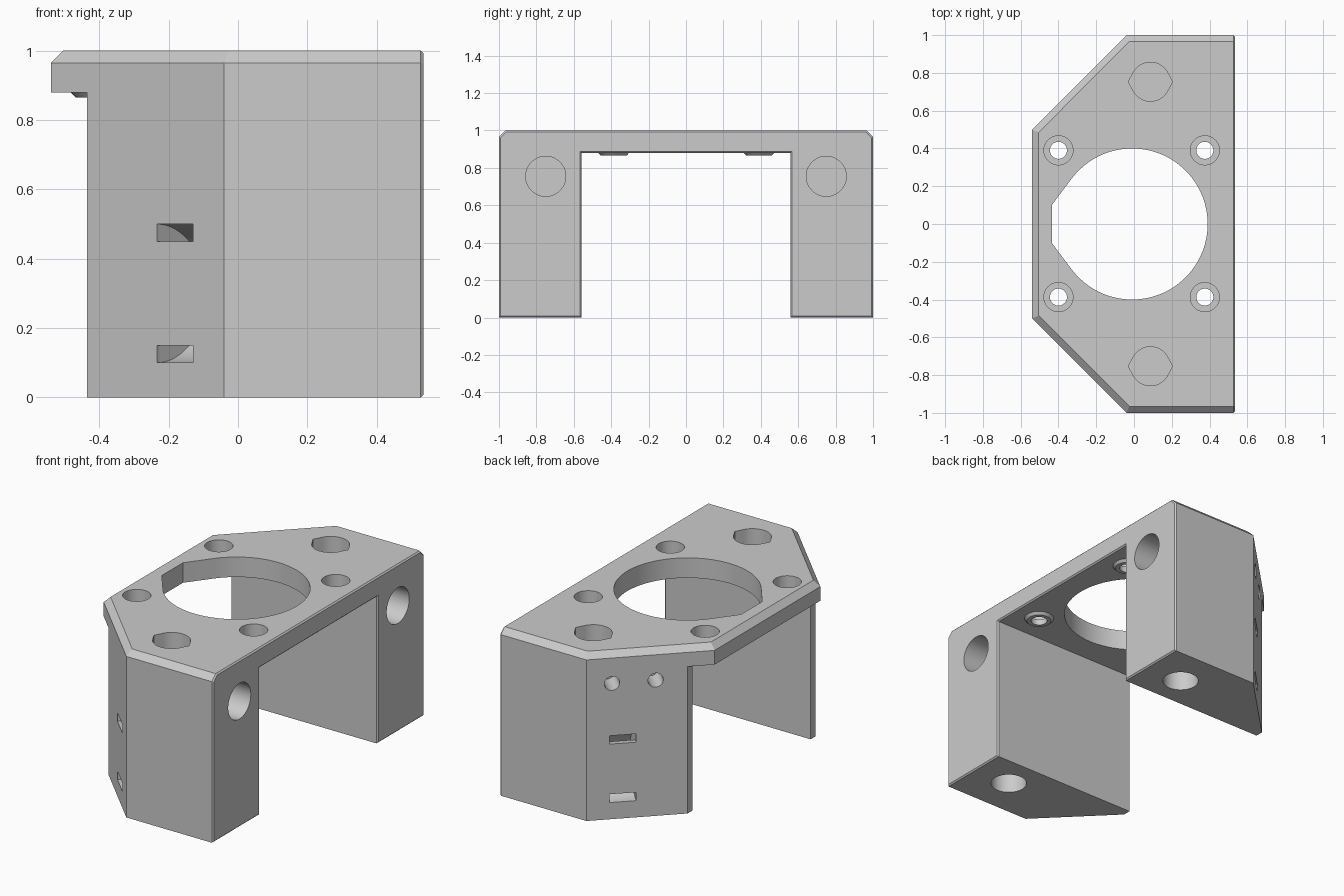
import bpy, bmesh, math
from mathutils import Vector

cube = bpy.data.objects.get("Cube")
if cube:
    bpy.data.objects.remove(cube, do_unlink=True)

grey = bpy.data.materials.new("plain grey")
grey.use_nodes = True
COLOUR = (0.6, 0.6, 0.6, 1)
grey.diffuse_color = COLOUR
grey.node_tree.nodes["Principled BSDF"].inputs["Base Color"].default_value = COLOUR


def loft(name, layers):
    """Closed solid through matching loops, each given as (outline, height)."""
    bm = bmesh.new()
    loops = [[bm.verts.new((x, y, z)) for x, y in pts] for pts, z in layers]
    bm.faces.new(loops[0][::-1])
    bm.faces.new(loops[-1])
    for low, high in zip(loops, loops[1:]):
        for i in range(len(low)):
            j = (i + 1) % len(low)
            bm.faces.new((low[i], low[j], high[j], high[i]))
    bmesh.ops.recalc_face_normals(bm, faces=bm.faces)
    mesh = bpy.data.meshes.new(name)
    bm.to_mesh(mesh)
    bm.free()
    obj = bpy.data.objects.new(name, mesh)
    bpy.context.collection.objects.link(obj)
    mesh.materials.append(grey)
    return obj


def box(name, x0, x1, y0, y1, z0, z1):
    pts = [(x0, y0), (x1, y0), (x1, y1), (x0, y1)]
    return loft(name, [(pts, z0), (pts, z1)])


def circle(r, a0=0, a1=2 * math.pi, n=64, end=False):
    steps = n - 1 if end else n
    return [(r * math.cos(a0 + (a1 - a0) * i / steps),
             r * math.sin(a0 + (a1 - a0) * i / steps)) for i in range(n)]


def cylinder(name, r, depth, loc, axis=(0, 0, 1), r_top=None):
    """Cylinder or cone centred on loc, pointing along axis."""
    obj = loft(name, [(circle(r), -depth / 2), (circle(r_top or r), depth / 2)])
    turn = Vector(axis).to_track_quat('Z', 'Y').to_matrix().to_4x4()
    obj.data.transform(turn)
    obj.location = loc
    return obj


def combine(target, tool, operation='DIFFERENCE'):
    mod = target.modifiers.new("shape", 'BOOLEAN')
    mod.operation, mod.object, mod.solver = operation, tool, 'EXACT'
    bpy.context.view_layer.update()
    bpy.context.view_layer.objects.active = target
    bpy.ops.object.modifier_apply(modifier=mod.name)
    bpy.data.objects.remove(tool, do_unlink=True)


def hull_hole(r, tips_x, tip_y):
    """Circle stretched by straight tangents to a flat on the -x side."""
    tip = Vector((tips_x, tip_y))
    a = math.atan2(tip.y, tip.x) - math.acos(r / tip.length)
    return circle(r, -a, a, end=True) + [(tips_x, tip_y), (tips_x, -tip_y)]


# Solid block with chamfered top on all sides but the straight one
RIGHT, LEFT, LEG_LEFT, UNDER, SHOULDER = 0.535, -0.54, -0.435, 0.88, 0.965
half = [(RIGHT, 1), (-0.04, 1), (LEFT, 0.5)]
half_top = [(RIGHT, 0.965), (-0.025, 0.965), (-0.505, 0.485)]
mirror = lambda pts: pts + [(x, -y) for x, y in reversed(pts)]
base, top = mirror(half), mirror(half_top)
bracket = loft("motor_bracket", [(base, 0), (base, SHOULDER), (top, 1)])

# Opening between the legs, and the overhanging lip
combine(bracket, box("opening", -1, 1, -0.558, 0.558, -1, UNDER))
combine(bracket, box("lip_cut", -1, LEG_LEFT, -2, 2, -1, UNDER))

# Fine bevel around the straight side
bm = bmesh.new()
bm.from_mesh(bracket.data)
bmesh.ops.dissolve_limit(bm, angle_limit=0.01, verts=bm.verts, edges=bm.edges)
rim = [e for e in bm.edges if all(abs(v.co.x - RIGHT) < 1e-4 for v in e.verts)]
bmesh.ops.bevel(bm, geom=rim, offset=0.008, segments=1, affect='EDGES')
bm.to_mesh(bracket.data)
bm.free()

# Central opening with a flat relief
opening = hull_hole(0.4, -0.425, 0.1)
tool = loft("central_opening", [(opening, 0.6), (opening, 1.2)])
tool.location.x = -0.01
combine(bracket, tool)

# Screw bosses, counterbores and through holes
for x in (-0.4, 0.375):
    for y in (-0.387, 0.39):
        combine(bracket, cylinder("boss", 0.068, 0.025, (x, y, 0.8775), r_top=0.092), 'UNION')
        combine(bracket, cylinder("counterbore", 0.077, 0.2, (x, y, 1.0)))
        combine(bracket, cylinder("screw_hole", 0.045, 0.6, (x, y, 0.9)))

for side in (-1, 1):
    # Top socket: round with a point at each side
    a = math.acos(0.103 / 0.117)
    arc = circle(0.103, a, math.pi - a, n=32, end=True)
    socket = [(0.117, 0)] + arc + [(-0.117, 0)] + [(-x, -y) for x, y in arc]
    tool = loft("top_socket", [(socket, 0.83), (socket, 1.2)])
    tool.location = (0.087, side * 0.753, 0)
    combine(bracket, tool)
    # Rod hole in the straight side and socket under each leg
    combine(bracket, cylinder("rod_hole", 0.107, 0.5, (RIGHT, side * 0.75, 0.755), (1, 0, 0)))
    combine(bracket, cylinder("foot_socket", 0.1, 0.5, (0.29, side * 0.755, 0)))
    # Curved strap channel entering and leaving the slanted face
    along = (1, side, 0)
    centre = (-0.182, side * 0.858, 0.3)
    ring = cylinder("strap_channel", 0.2, 0.148, centre, along)
    combine(ring, cylinder("strap_core", 0.15, 0.4, centre, along))
    combine(bracket, ring)

# Two pin holes in the rear slanted face
for x in (-0.14, -0.31):
    combine(bracket, cylinder("pin_hole", 0.042, 0.3, (x, x + 1.04, 0.813), (-1, 1, 0)))

bpy.ops.object.select_all(action='DESELECT')
bracket.select_set(True)
bpy.context.view_layer.objects.active = bracket
bpy.ops.object.shade_smooth_by_angle(angle=math.radians(20))
